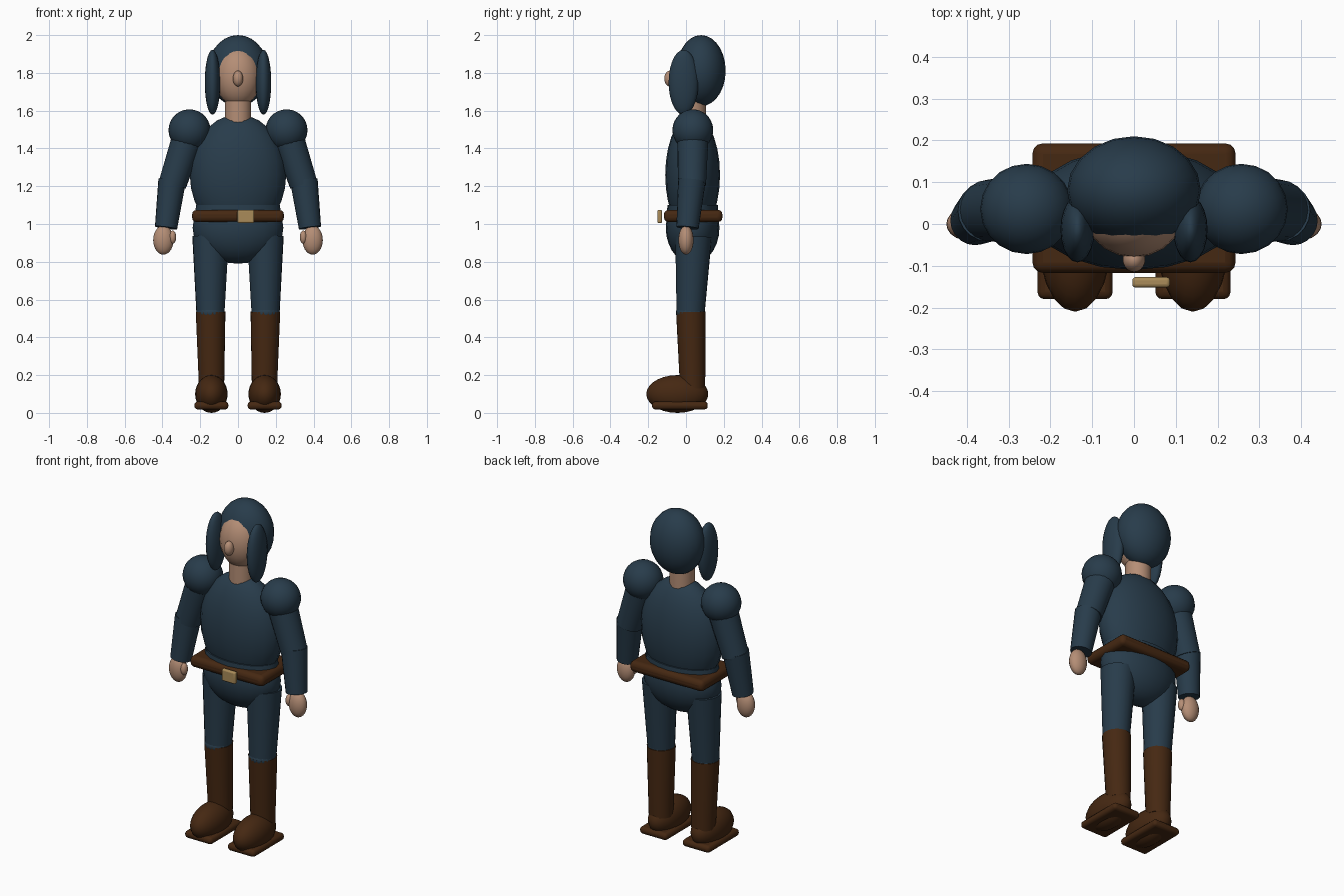
import bpy, math
from mathutils import Vector

cube = bpy.data.objects.get("Cube")
if cube:
    bpy.data.objects.remove(cube, do_unlink=True)


def material(name, rgb):
    m = bpy.data.materials.new(name)
    m.use_nodes = True
    m.diffuse_color = (*rgb, 1)
    m.node_tree.nodes["Principled BSDF"].inputs["Base Color"].default_value = (*rgb, 1)
    return m


CLOTH = material("navy cloth", (0.021, 0.045, 0.07))
LEATHER = material("brown leather", (0.06, 0.021, 0.006))
SKIN = material("skin", (0.46, 0.27, 0.18))
BRASS = material("brass", (0.40, 0.26, 0.10))


def finish(name, mat):
    ob = bpy.context.object
    ob.name = name
    ob.data.materials.append(mat)
    bpy.ops.object.shade_smooth_by_angle(angle=math.radians(40))
    return ob


def ellipsoid(name, mat, centre, radii):
    bpy.ops.mesh.primitive_uv_sphere_add(segments=20, ring_count=14, location=centre)
    bpy.context.object.scale = radii
    bpy.ops.object.transform_apply(location=False, rotation=False)
    return finish(name, mat)


def limb(name, mat, top, bottom, r_top, r_bottom, squash=1):
    """Tapered cylinder running between two points."""
    a, b = Vector(bottom), Vector(top)
    bpy.ops.mesh.primitive_cone_add(vertices=20, radius1=r_bottom, radius2=r_top,
                                    depth=(b - a).length, location=(a + b) / 2)
    ob = bpy.context.object
    ob.rotation_euler = (b - a).to_track_quat('Z', 'Y').to_euler()
    ob.scale.y = squash
    return finish(name, mat)


def block(name, mat, low, high, bevel):
    """Rounded box given by its two corners."""
    a, b = Vector(low), Vector(high)
    bpy.ops.mesh.primitive_cube_add(size=1, location=(a + b) / 2)
    ob = bpy.context.object
    ob.scale = b - a
    bpy.ops.object.transform_apply(location=False, rotation=False)
    mod = ob.modifiers.new("rounding", 'BEVEL')
    mod.width, mod.segments = bevel, 3
    return finish(name, mat)


# Trunk
ellipsoid("torso", CLOTH, (0, 0.035, 1.26), (0.255, 0.145, 0.32))
limb("waist", CLOTH, (0, 0.035, 1.1), (0, 0.035, 0.98), 0.222, 0.235, 0.6)
ellipsoid("pelvis", CLOTH, (0, 0.035, 0.98), (0.24, 0.142, 0.19))
block("belt", LEATHER, (-0.243, -0.117, 1.01), (0.243, 0.193, 1.075), 0.025)
block("buckle", BRASS, (-0.004, -0.152, 1.005), (0.086, -0.127, 1.075), 0.008)

# Head
limb("neck", SKIN, (0, 0.035, 1.66), (0, 0.035, 1.53), 0.07, 0.07)
ellipsoid("face", SKIN, (0, 0.03, 1.78), (0.12, 0.11, 0.16))
ellipsoid("nose", SKIN, (0, -0.085, 1.77), (0.027, 0.03, 0.042))
ellipsoid("hair", CLOTH, (0, 0.08, 1.812), (0.16, 0.13, 0.188))

# Paired parts: the model's left is +x
for side, s in (("left", 1), ("right", -1)):
    ellipsoid(side + "_hair_lock", CLOTH, (s * 0.135, -0.013, 1.75), (0.041, 0.079, 0.172))

    # Arm
    ellipsoid(side + "_shoulder", CLOTH, (s * 0.257, 0.036, 1.497), (0.111, 0.108, 0.11))
    limb(side + "_upper_arm", CLOTH, (s * 0.265, 0.036, 1.46), (s * 0.347, 0.032, 1.21), 0.083, 0.074)
    ellipsoid(side + "_elbow", CLOTH, (s * 0.347, 0.032, 1.22), (0.073, 0.072, 0.06))
    limb(side + "_forearm", CLOTH, (s * 0.349, 0.031, 1.23), (s * 0.381, 0.008, 0.98), 0.073, 0.059)
    ellipsoid(side + "_hand", SKIN, (s * 0.395, 0, 0.915), (0.054, 0.04, 0.077))
    ellipsoid(side + "_thumb", SKIN, (s * 0.346, -0.012, 0.93), (0.019, 0.022, 0.035))

    # Leg
    limb(side + "_thigh", CLOTH, (s * 0.145, 0.04, 0.935), (s * 0.146, 0.024, 0.52), 0.097, 0.074)
    ellipsoid(side + "_knee", CLOTH, (s * 0.146, 0.024, 0.53), (0.076, 0.078, 0.05))
    limb(side + "_boot_shaft", LEATHER, (s * 0.145, 0.026, 0.535), (s * 0.14, 0.035, 0.13), 0.079, 0.067)
    ellipsoid(side + "_shoe", LEATHER, (s * 0.141, -0.046, 0.1), (0.086, 0.164, 0.1))
    block(side + "_sole", LEATHER, (s * 0.141 - 0.09, -0.18, 0.018), (s * 0.141 + 0.09, 0.115, 0.06), 0.018)
